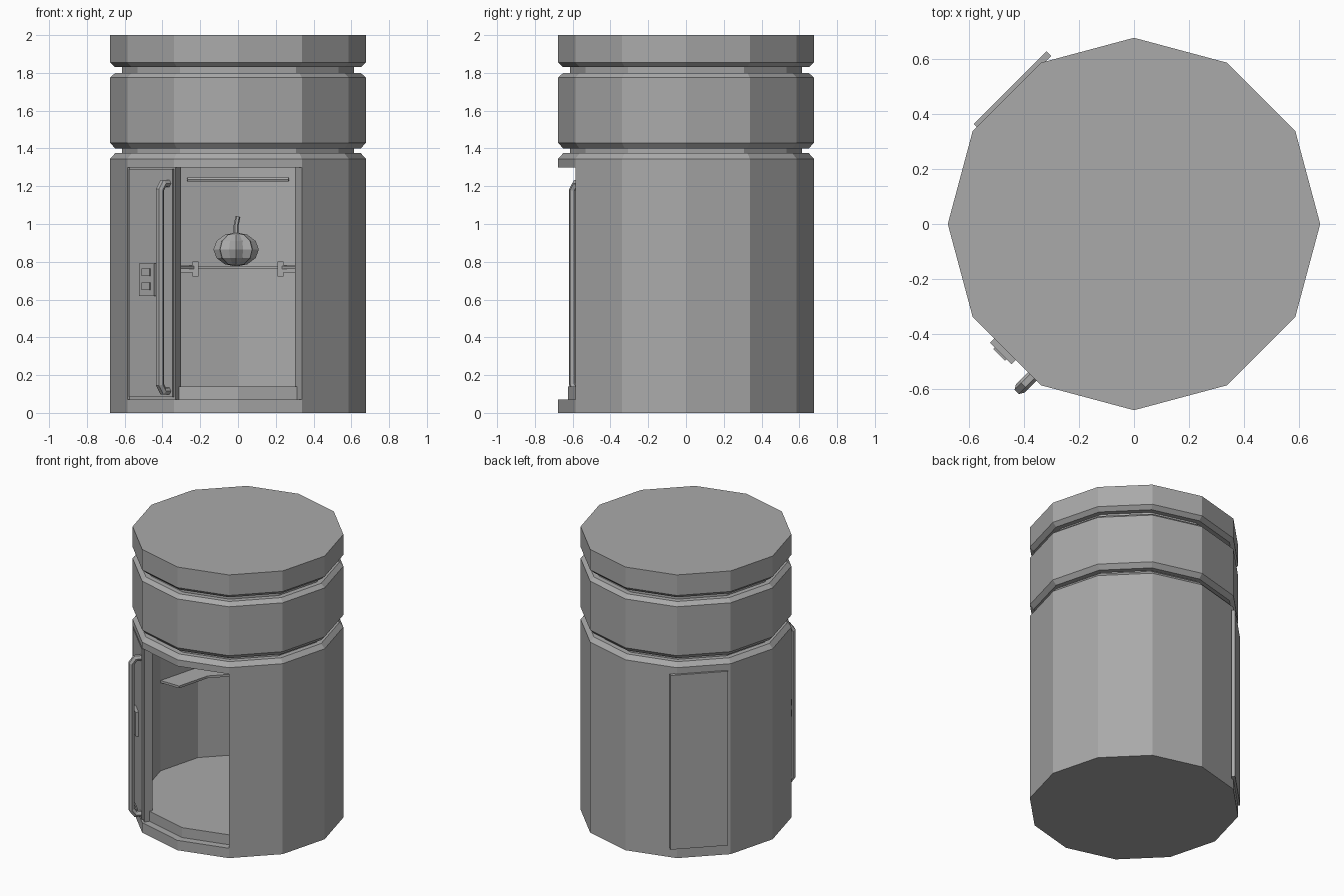
import bpy, bmesh, math
from mathutils import Matrix, Vector

cube = bpy.data.objects.get("Cube")
if cube:
    bpy.data.objects.remove(cube)

R, INNER = 0.677, 0.605
grey = bpy.data.materials.new("plain grey")
grey.use_nodes = True
grey.diffuse_color = (0.4, 0.4, 0.4, 1)
grey.node_tree.nodes["Principled BSDF"].inputs["Base Color"].default_value = (0.4, 0.4, 0.4, 1)


def finish(name, bm):
    bmesh.ops.recalc_face_normals(bm, faces=bm.faces)
    mesh = bpy.data.meshes.new(name)
    bm.to_mesh(mesh)
    bm.free()
    obj = bpy.data.objects.new(name, mesh)
    bpy.context.collection.objects.link(obj)
    mesh.materials.append(grey)
    return obj


def polar(r, deg, z):
    a = math.radians(deg)
    return Vector((r * math.cos(a), r * math.sin(a), z))


def stack(name, profile, sides=12):
    """Solid faceted column from (radius, height) pairs."""
    bm = bmesh.new()
    rings = [[bm.verts.new(polar(r, i * 360 / sides, z)) for i in range(sides)] for r, z in profile]
    for low, high in zip(rings, rings[1:]):
        for i in range(sides):
            j = (i + 1) % sides
            bm.faces.new((low[i], low[j], high[j], high[i]))
    bm.faces.new(rings[0])
    bm.faces.new(rings[-1])
    return finish(name, bm)


def arc_wall(name, angles, r_in, r_out, z0, z1):
    """Faceted wall that follows the column between the given angles."""
    bm = bmesh.new()
    loops = [[bm.verts.new(polar(r, a, z)) for r, z in
              ((r_in, z0), (r_out, z0), (r_out, z1), (r_in, z1))] for a in angles]
    for a, b in zip(loops, loops[1:]):
        for i in range(4):
            j = (i + 1) % 4
            bm.faces.new((a[i], a[j], b[j], b[i]))
    bm.faces.new(loops[0])
    bm.faces.new(loops[-1])
    return finish(name, bm)


def box(name, center, size, turn=0):
    """Box placed in a frame turned about z; local x points outward."""
    bm = bmesh.new()
    m = (Matrix.Rotation(math.radians(turn), 4, 'Z') @ Matrix.Translation(center)
         @ Matrix.Diagonal((*size, 1)))
    bmesh.ops.create_cube(bm, size=1, matrix=m)
    return finish(name, bm)


def tube(name, points, radius, turn=0):
    curve = bpy.data.curves.new(name, 'CURVE')
    curve.dimensions = '3D'
    curve.bevel_depth = radius
    curve.bevel_resolution = 1
    curve.use_fill_caps = True
    spline = curve.splines.new('POLY')
    spline.points.add(len(points) - 1)
    for p, co in zip(spline.points, points):
        p.co = (*co, 1)
    obj = bpy.data.objects.new(name, curve)
    obj.rotation_euler.z = math.radians(turn)
    bpy.context.collection.objects.link(obj)
    curve.materials.append(grey)
    for s in curve.splines:
        s.use_smooth = False


# Base, raised floor and front sill
stack("base", [(R, 0), (R, 0.07)])
stack("floor", [(INNER, 0.07), (INNER, 0.14)])
arc_wall("sill", (240, 270, 300), 0.57, 0.625, 0.07, 0.14)

# Cabin wall, open at the front, with the recessed door on its own face
arc_wall("cabin_wall", range(300, 571, 30), INNER, R, 0.07, 1.30)
arc_wall("door_backing", (210, 240), INNER, R - 0.015, 0.07, 1.30)
arc_wall("door_panel", (211, 239), INNER, R - 0.003, 0.085, 1.29)

# Roof with two chamfered grooves
stack("roof", [(R, 1.30), (R, 1.345), (0.65, 1.375), (0.615, 1.375), (0.615, 1.40),
               (0.65, 1.40), (R, 1.43), (R, 1.775), (0.65, 1.80), (0.615, 1.80),
               (0.615, 1.83), (0.65, 1.83), (R, 1.855), (R, 2.0)])

# Door handle and keypad
tube("door_handle", [(0.64, 0.13, 1.215), (0.69, 0.13, 1.215), (0.715, 0.13, 1.18),
                     (0.715, 0.13, 0.15), (0.69, 0.13, 0.115), (0.64, 0.13, 0.115)], 0.022, 225)
box("keypad", (0.66, -0.01, 0.705), (0.03, 0.11, 0.17), 225)
for z in (0.67, 0.745):
    box("keypad_button", (0.677, -0.01, z), (0.012, 0.06, 0.04), 225)

# Rear service panel
box("rear_panel", (0.657, -0.032, 0.685), (0.024, 0.375, 1.23), 135)

# Shelf around the back wall, with brackets and rail
arc_wall("shelf", range(0, 181, 30), 0.46, INNER, 0.762, 0.778)
for side in (-1, 1):
    box("shelf_bracket", (side * 0.225, 0.42, 0.762), (0.03, 0.05, 0.08))
    box("shelf_edge", (side * 0.28, 0.42, 0.762), (0.1, 0.04, 0.04))
tube("rail", [(-0.26, 0.56, 1.235), (-0.26, 0.5, 1.235), (0.26, 0.5, 1.235), (0.26, 0.56, 1.235)], 0.013)

# Lobed gourd with a stem on the shelf
bm = bmesh.new()
bmesh.ops.create_uvsphere(bm, u_segments=16, v_segments=6, radius=0.12)
for v in bm.verts:
    lobe = round(math.atan2(v.co.y, v.co.x) / math.radians(22.5)) % 2
    v.co.x *= 0.82 if lobe else 1
    v.co.y *= 0.82 if lobe else 1
    v.co.z *= 0.75
gourd = finish("gourd", bm)
gourd.location = (-0.01, 0.5, 0.865)
tube("gourd_stem", [(-0.01, 0.5, 0.93), (-0.01, 0.5, 0.99), (0, 0.5, 1.04)], 0.013)
